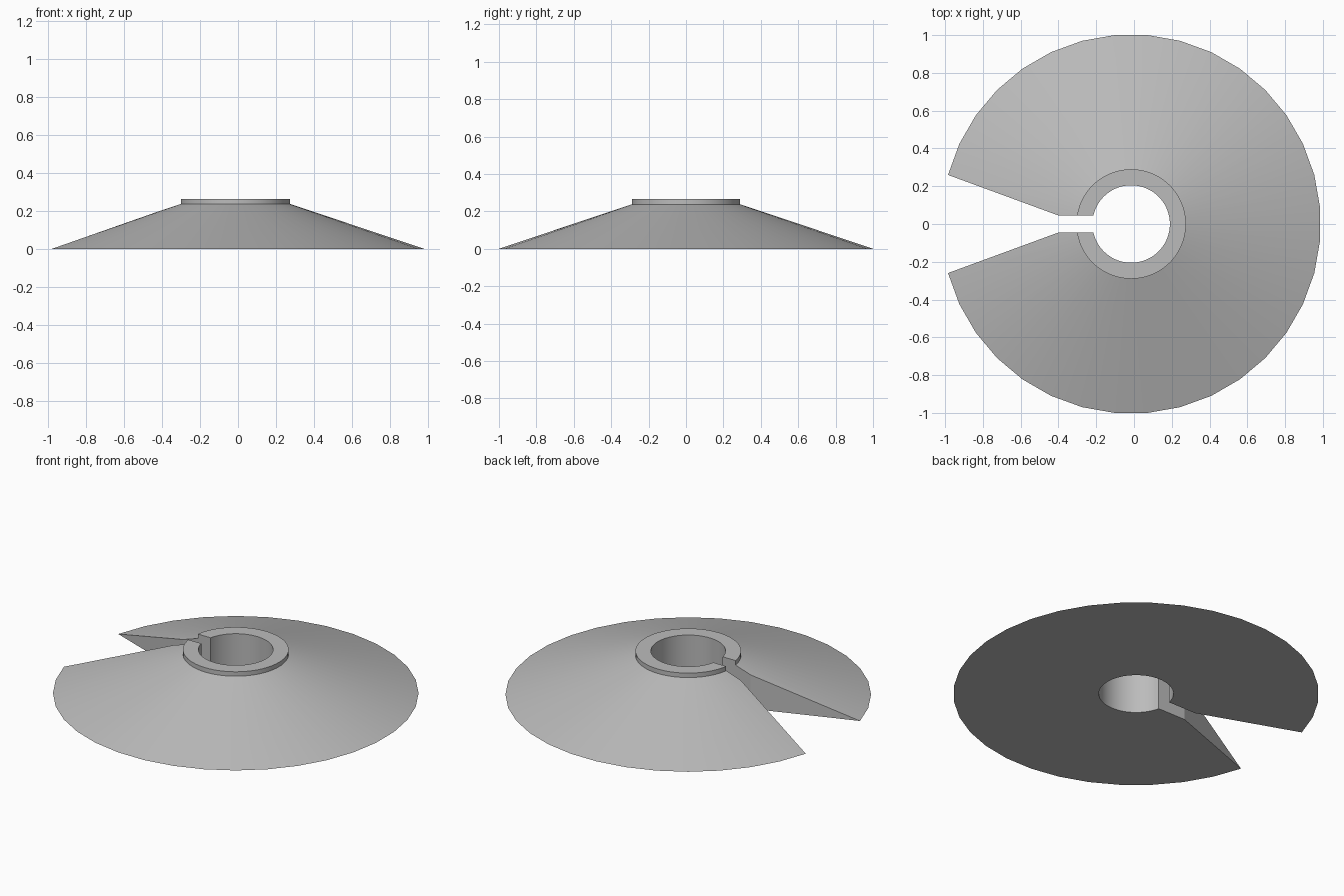
import bpy
import bmesh
import math

cube = bpy.data.objects.get("Cube")
if cube:
    bpy.data.objects.remove(cube, do_unlink=True)

CENTRE_X = -0.015
STEPS = 72        # fine steps round the collar and bore
RIM_SIDES = 36    # coarse flat sides on the outer rim

grey = bpy.data.materials.new("mid grey")
grey.use_nodes = True
colour = (0.5, 0.5, 0.5, 1)
grey.diffuse_color = colour
grey.node_tree.nodes["Principled BSDF"].inputs["Base Color"].default_value = colour


def make_object(name, bm):
    bmesh.ops.recalc_face_normals(bm, faces=bm.faces)
    mesh = bpy.data.meshes.new(name)
    bm.to_mesh(mesh)
    bm.free()
    mesh.materials.append(grey)
    obj = bpy.data.objects.new(name, mesh)
    bpy.context.collection.objects.link(obj)
    return obj


def rim_radius(angle):
    """Distance to a polygon whose flat sides touch the unit circle."""
    side = math.tau / RIM_SIDES
    return 1 / math.cos((angle + side / 2) % side - side / 2)


# Conical skirt with a collar and a bore, as one closed ring of profiles
profile = [(0.205, 0), (None, 0), (0.29, 0.238), (0.29, 0.265), (0.205, 0.265)]
bm = bmesh.new()
rings = []
for radius, z in profile:
    ring = []
    for i in range(STEPS):
        a = math.tau * i / STEPS
        r = radius or rim_radius(a)
        ring.append(bm.verts.new((CENTRE_X + r * math.cos(a), r * math.sin(a), z)))
    rings.append(ring)
for k, lower in enumerate(rings):
    upper = rings[(k + 1) % len(rings)]
    for i in range(STEPS):
        j = (i + 1) % STEPS
        bm.faces.new((lower[i], lower[j], upper[j], upper[i]))
body = make_object("slotted_cone", bm)

# Slot cutter: narrow at the bore, flaring towards the rim
half = [(CENTRE_X, 0.045), (-0.4, 0.045), (-1.5, 0.449)]
outline = half + [(x, -y) for x, y in reversed(half)]
bm = bmesh.new()
base = bm.faces.new([bm.verts.new((x, y, -0.2)) for x, y in outline])
top = bmesh.ops.extrude_face_region(bm, geom=[base])["geom"]
bmesh.ops.translate(bm, vec=(0, 0, 0.8),
                    verts=[v for v in top if isinstance(v, bmesh.types.BMVert)])
cutter = make_object("slot_cutter", bm)

cut = body.modifiers.new("slot", "BOOLEAN")
cut.operation = "DIFFERENCE"
cut.solver = "EXACT"
cut.object = cutter
bpy.ops.object.select_all(action="DESELECT")
bpy.context.view_layer.objects.active = body
body.select_set(True)
bpy.ops.object.modifier_apply(modifier=cut.name)
bpy.data.objects.remove(cutter, do_unlink=True)

# Soft shading round the bore and collar, crisp edges elsewhere
bpy.ops.object.shade_smooth_by_angle(angle=math.radians(12))
